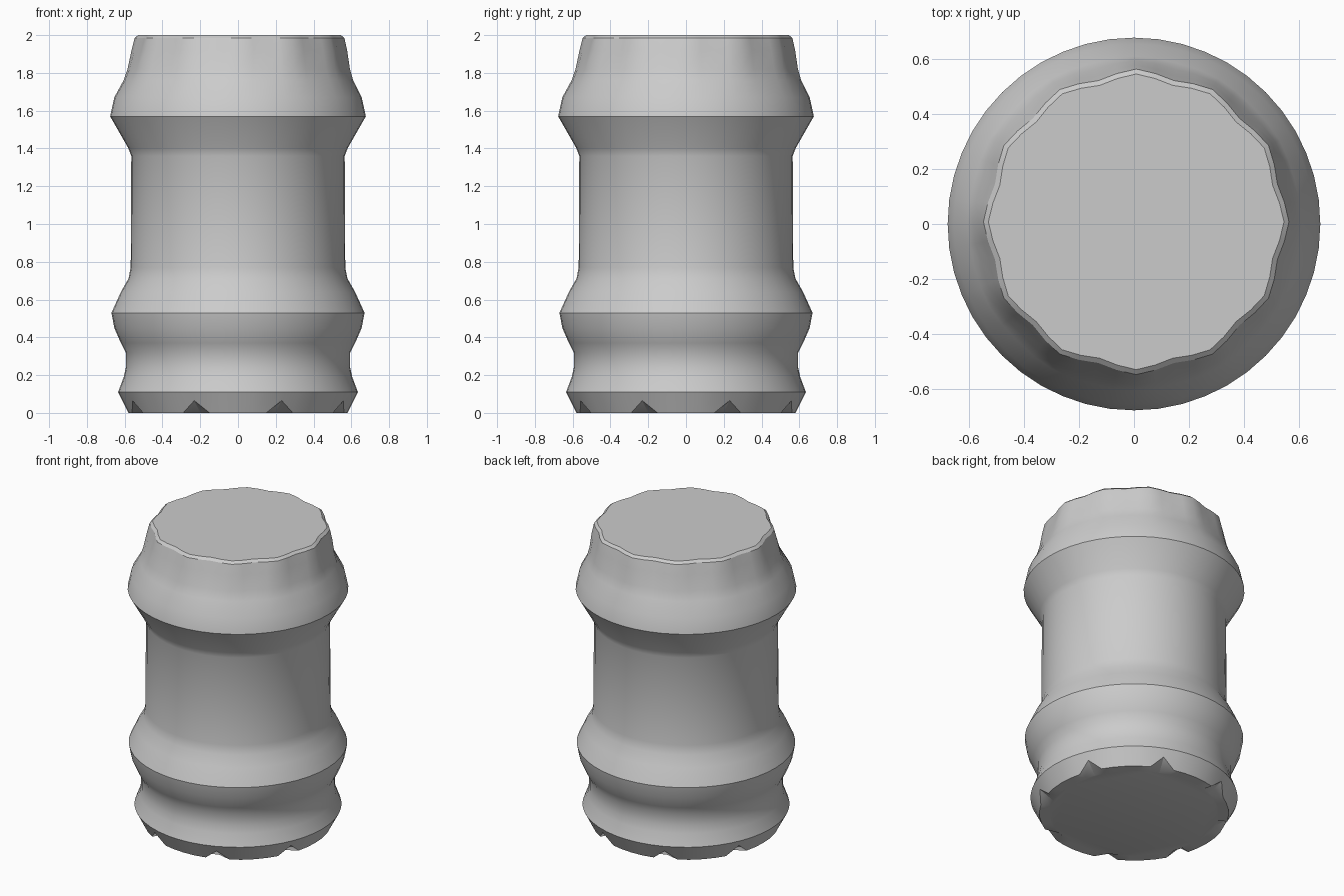
import bpy
import bmesh
import math

old = bpy.data.objects.get("Cube")
if old:
    bpy.data.objects.remove(old, do_unlink=True)

SEGMENTS = 48

# Plain grey material
grey = bpy.data.materials.new("plain grey")
grey.use_nodes = True
colour = (0.6, 0.6, 0.6, 1)
grey.diffuse_color = colour
grey.node_tree.nodes["Principled BSDF"].inputs["Base Color"].default_value = colour

# Turned outline from the foot to the rim: radius, height
profile = [
    (0.52, 0.005), (0.58, 0.005), (0.635, 0.11), (0.605, 0.19), (0.594, 0.24),
    (0.594, 0.32), (0.62, 0.37), (0.655, 0.45), (0.67, 0.53), (0.62, 0.64),
    (0.58, 0.71), (0.568, 0.77), (0.565, 1.36), (0.58, 1.4), (0.677, 1.57),
    (0.655, 1.67), (0.605, 1.76), (0.583, 1.82), (0.56, 1.92), (0.543, 1.985),
    (0.525, 2.0),
]


def ring(bm, level, radius, height):
    """One ring of the body, with foot notches and a softly cornered top."""
    verts = []
    for i in range(SEGMENTS):
        a = math.tau * i / SEGMENTS
        r, z = radius, height
        if level == 1 and i % 6 == 3:
            r, z = 0.605, 0.065
        shift = 0.0
        if height > 1.7:
            amount = min(1, (height - 1.7) / 0.25)
            r += 0.012 * amount * math.cos(12 * a)
            shift = 0.008 * amount
        verts.append(bm.verts.new((r * math.cos(a) + shift, r * math.sin(a) + shift, z)))
    return verts


# Body with closed foot and flat top
bm = bmesh.new()
rings = [ring(bm, n, r, z) for n, (r, z) in enumerate(profile)]
for low, high in zip(rings, rings[1:]):
    for i in range(SEGMENTS):
        j = (i + 1) % SEGMENTS
        bm.faces.new((low[i], low[j], high[j], high[i]))
bm.faces.new(list(reversed(rings[0])))
bm.faces.new(rings[-1])

# Foot sits on the ground
for v in rings[0]:
    v.co.z = 0
for v in rings[1]:
    if v.co.z < 0.01:
        v.co.z = 0
bm.normal_update()

mesh = bpy.data.meshes.new("turned_body")
bm.to_mesh(mesh)
bm.free()
mesh.materials.append(grey)
body = bpy.data.objects.new("turned_body", mesh)
bpy.context.collection.objects.link(body)

bpy.ops.object.select_all(action="DESELECT")
body.select_set(True)
bpy.context.view_layer.objects.active = body
bpy.ops.object.shade_smooth_by_angle(angle=math.radians(32))
